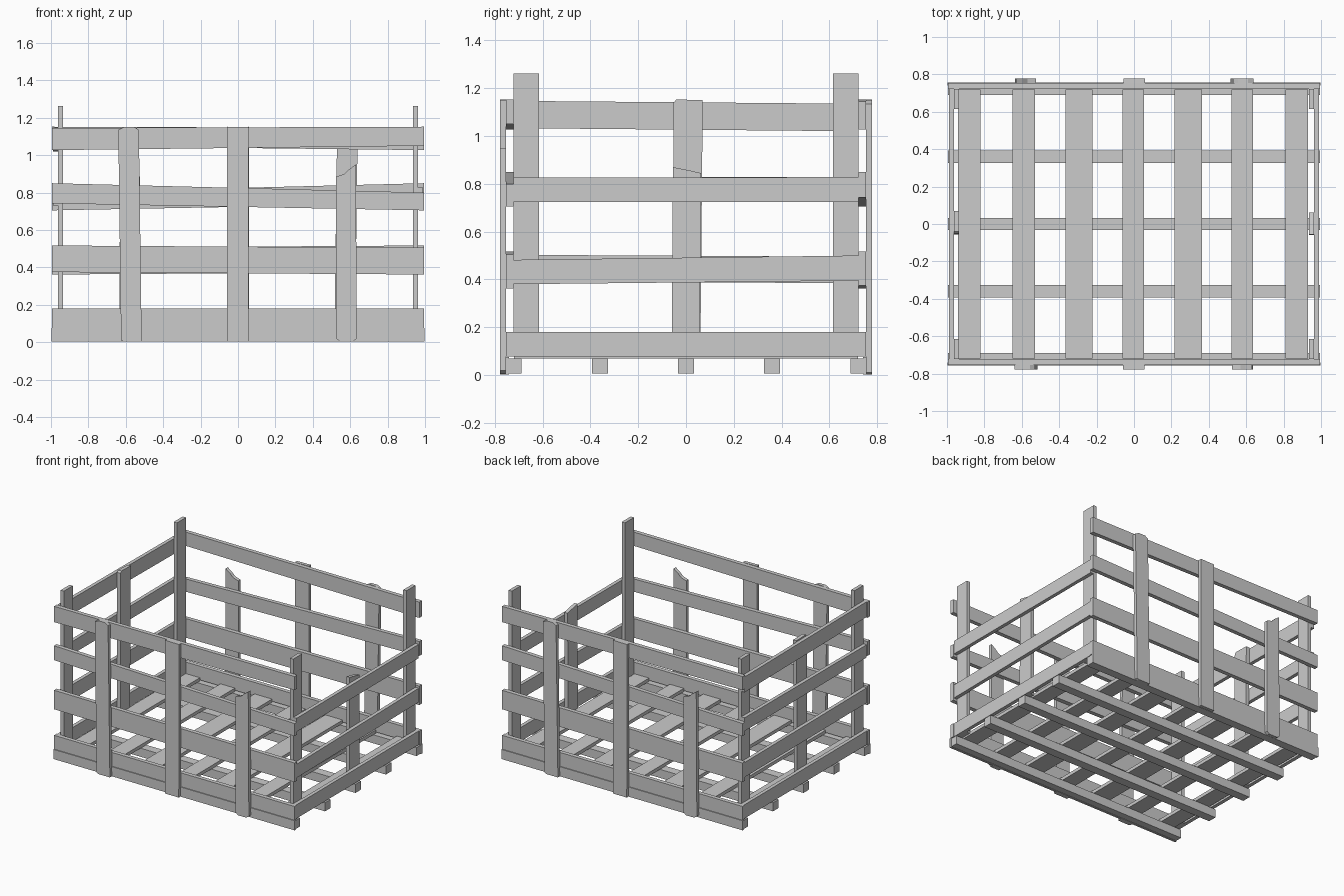
import bpy, bmesh
from mathutils import Vector


def plank(name, pts, lo, hi, axis, turn=1):
    """Extrude a flat outline along 'axis'; turn=-1 spins it half way round z."""
    bm = bmesh.new()
    rings = []
    for d in (lo, hi):
        ring = []
        for u, v in pts:
            co = {'x': (d, u, v), 'y': (u, d, v), 'z': (u, v, d)}[axis]
            ring.append(bm.verts.new((co[0] * turn, co[1] * turn, co[2])))
        rings.append(ring)
    a, b = rings
    bm.faces.new(a)
    bm.faces.new(b)
    n = len(pts)
    for i in range(n):
        j = (i + 1) % n
        bm.faces.new((a[i], a[j], b[j], b[i]))
    bmesh.ops.recalc_face_normals(bm, faces=bm.faces)
    me = bpy.data.meshes.new(name)
    bm.to_mesh(me)
    bm.free()
    ob = bpy.data.objects.new(name, me)
    bpy.context.collection.objects.link(ob)
    return ob


def rect(u0, u1, v0, v1):
    return [(u0, v0), (u1, v0), (u1, v1), (u0, v1)]


def rail(u, left, right):
    """Slightly crooked board outline: (bottom, top) heights at both ends."""
    return [(-u, left[0]), (u, right[0]), (u, right[1]), (-u, left[1])]


# Base runners along x
for y in (-0.722, -0.36, 0, 0.36, 0.722):
    plank("base_runner", rect(y - 0.033, y + 0.033, 0.006, 0.07), -0.995, 0.995, 'x')

# Floor slats across the runners
for x, w in ((-0.88, 0.12), (-0.59, 0.12), (-0.295, 0.145), (-0.003, 0.115),
             (0.29, 0.145), (0.58, 0.115), (0.87, 0.12)):
    plank("floor_slat", rect(x - w / 2, x + w / 2, -0.72, 0.72), 0.07, 0.095, 'z')

# Corner posts
for sx in (-1, 1):
    for sy in (-1, 1):
        y0, y1 = sorted((sy * 0.616, sy * 0.722))
        x0, x1 = sorted((sx * 0.936, sx * 0.963))
        plank("corner_post", rect(y0, y1, 0.077, 1.262), x0, x1, 'x')

# Long walls: the back is the front turned half way round
for side, turn in (("front", 1), ("back", -1)):
    plank(side + "_skirt", rect(-0.998, 0.998, 0.003, 0.075), -0.756, -0.74, 'y', turn)
    for left, right in (((0.077, 0.18), (0.077, 0.18)),
                        ((0.375, 0.517), (0.362, 0.505)),
                        ((0.742, 0.85), (0.705, 0.80)),
                        ((1.027, 1.145), (1.05, 1.152))):
        plank(side + "_rail", rail(0.995, left, right), -0.753, -0.722, 'y', turn)
    # Upright slats with worn ends, the last one snapped off
    for pts in ([(-0.625, 0.01), (-0.61, 0.003), (-0.515, 0.003), (-0.53, 1.135),
                 (-0.555, 1.15), (-0.61, 1.15), (-0.64, 1.135)],
                [(-0.06, 0.005), (0.055, 0.005), (0.057, 1.15), (-0.06, 1.152)],
                [(0.525, 0.02), (0.545, 0.004), (0.615, 0.004), (0.635, 0.02),
                 (0.63, 0.95), (0.595, 0.925), (0.57, 0.90), (0.525, 0.885)]):
        plank(side + "_upright_slat", pts, -0.779, -0.753, 'y', turn)

# Right wall: three rails and a snapped middle slat
for left, right in (((0.077, 0.18), (0.077, 0.18)),
                    ((0.38, 0.482), (0.395, 0.50)),
                    ((0.725, 0.826), (0.725, 0.828))):
    plank("right_rail", rail(0.722, left, right), 0.963, 0.99, 'x')
plank("right_upright_slat", [(-0.06, 0.077), (0.058, 0.077), (0.062, 0.845),
                             (0.02, 0.855), (-0.055, 0.87)], 0.936, 0.963, 'x')

# Left wall: four rails and a full middle slat
for left, right in (((0.077, 0.18), (0.077, 0.18)),
                    ((0.39, 0.503), (0.385, 0.495)),
                    ((0.73, 0.825), (0.73, 0.83)),
                    ((1.033, 1.147), (1.02, 1.135))):
    plank("left_rail", rail(0.722, left, right), -0.99, -0.963, 'x')
plank("left_upright_slat", [(-0.055, 0.077), (0.06, 0.077), (0.07, 1.15),
                            (-0.04, 1.153), (-0.052, 1.14)], -0.963, -0.936, 'x')
